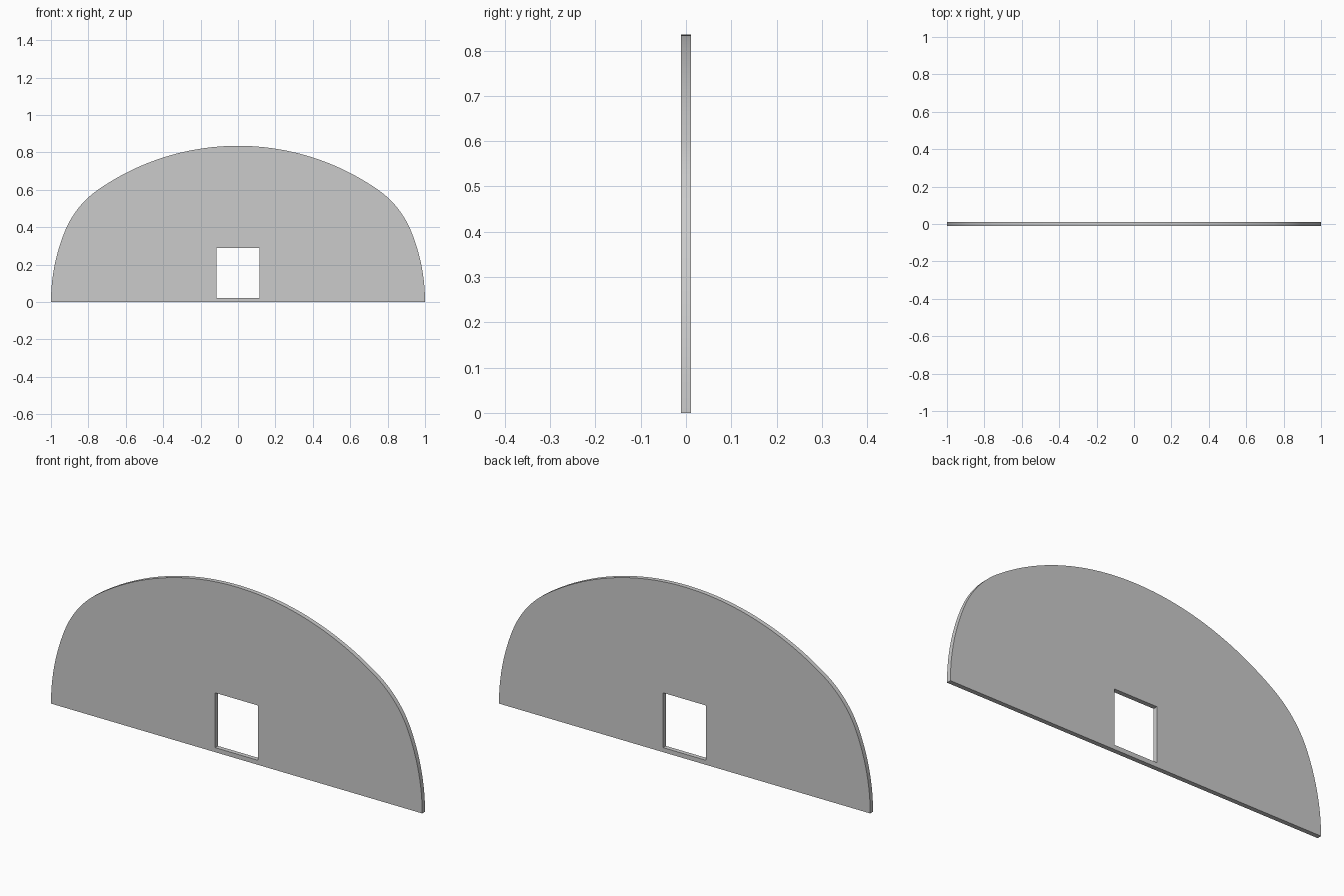
import bpy, bmesh
from math import radians, sin, cos, atan2, pi, sqrt

if "Cube" in bpy.data.objects:
    bpy.data.objects.remove(bpy.data.objects["Cube"])

HALF_T = 0.011            # half wall thickness
TOP_Z = 0.835             # crown height
R_SIDE, R_CORNER, R_TOP = 1.0, 0.5, 1.31


def arc(cx, cz, r, a0, a1, n):
    return [(cx + r * cos(a0 + (a1 - a0) * i / n),
             cz + r * sin(a0 + (a1 - a0) * i / n)) for i in range(n + 1)]


# Tangent arcs of the right half: side wall, haunch, crown
top_c = TOP_Z - R_TOP
d_side, d_top = R_SIDE - R_CORNER, R_TOP - R_CORNER
cz = (d_top ** 2 - d_side ** 2 - top_c ** 2) / (-2 * top_c)
cx = sqrt(d_side ** 2 - cz ** 2)
a1 = atan2(cz, cx)
a2 = atan2(cz - top_c, cx)
right = (arc(0, 0, R_SIDE, 0, a1, 16)
         + arc(cx, cz, R_CORNER, a1, a2, 20)[1:]
         + arc(0, top_c, R_TOP, a2, pi / 2, 24)[1:])
outline = right + [(-x, z) for x, z in reversed(right[:-1])]

# Doorway opening
door = [(-0.115, 0.022), (-0.115, 0.289), (0.115, 0.289), (0.115, 0.022)]

# Filled profile with a hole, extruded to thickness
curve = bpy.data.curves.new("arched_end_wall", 'CURVE')
curve.dimensions = '2D'
curve.fill_mode = 'BOTH'
curve.extrude = HALF_T
for pts in (outline, door):
    s = curve.splines.new('POLY')
    s.points.add(len(pts) - 1)
    for p, (x, z) in zip(s.points, pts):
        p.co = (x, z, 0, 1)
    s.use_cyclic_u = True

wall = bpy.data.objects.new("arched_end_wall", curve)
bpy.context.collection.objects.link(wall)
wall.rotation_euler.x = radians(90)
bpy.context.view_layer.objects.active = wall
wall.select_set(True)
bpy.ops.object.convert(target='MESH')
wall = bpy.context.object
bpy.ops.object.transform_apply(location=False, rotation=True, scale=False)

# Weld caps to the rim and merge the flat faces
bm = bmesh.new()
bm.from_mesh(wall.data)
bmesh.ops.remove_doubles(bm, verts=bm.verts, dist=0.0005)
bmesh.ops.recalc_face_normals(bm, faces=bm.faces)
bm.to_mesh(wall.data)
bm.free()
bpy.ops.object.shade_smooth_by_angle(angle=radians(30))
